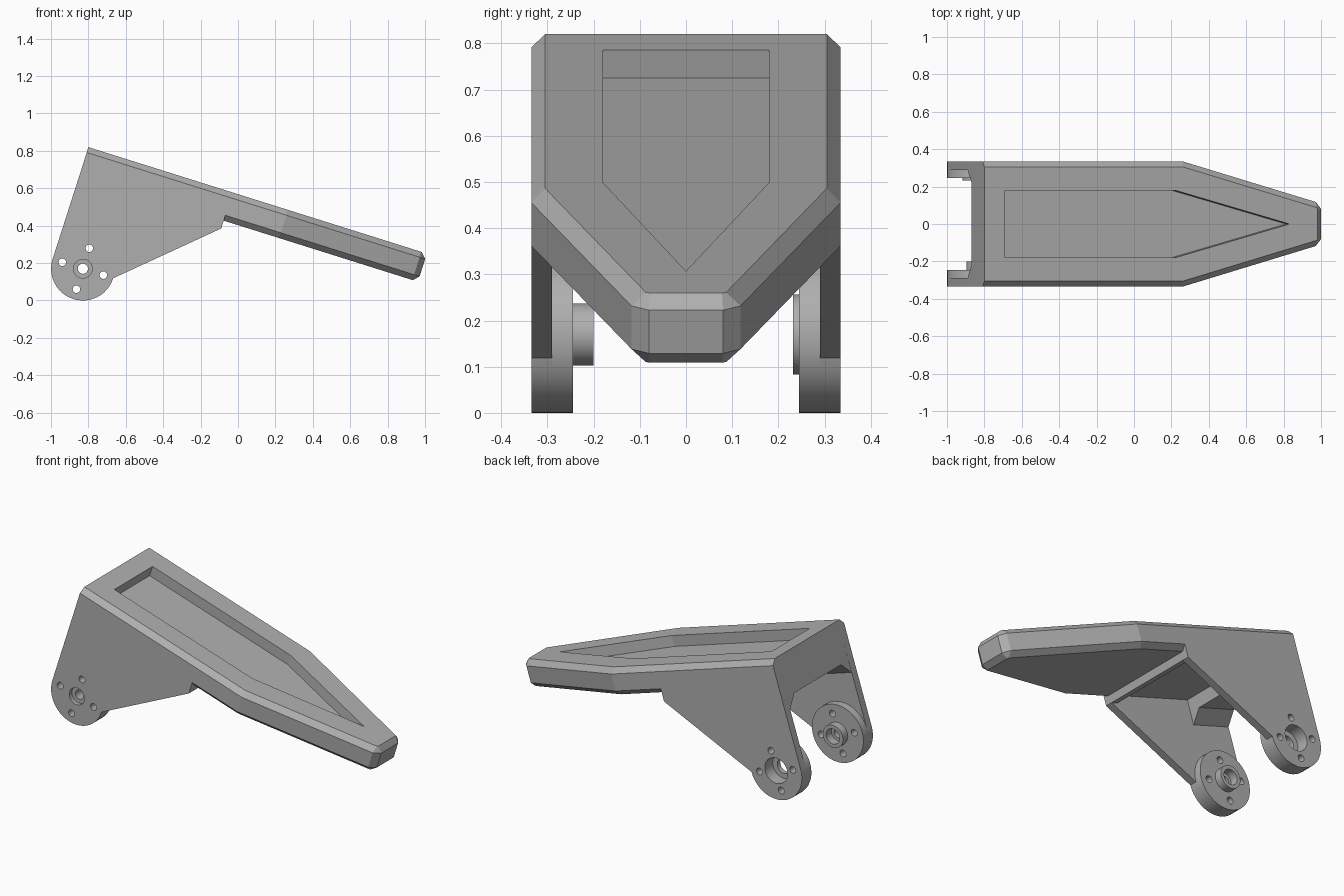
import bpy, bmesh, math

if "Cube" in bpy.data.objects:
    bpy.data.objects.remove(bpy.data.objects["Cube"], do_unlink=True)

TILT = math.atan2(0.30, 0.954)
grey = bpy.data.materials.new("plain_grey")
grey.use_nodes = True
COLOUR = (0.43, 0.43, 0.43, 1)
grey.diffuse_color = COLOUR
grey.node_tree.nodes["Principled BSDF"].inputs["Base Color"].default_value = COLOUR


def loft(name, rings):
    """Closed solid through matching rings; local x runs down the plate, z is its normal."""
    bm = bmesh.new()
    loops = [[bm.verts.new(p) for p in ring] for ring in rings]
    bm.faces.new(loops[0])
    bm.faces.new(loops[-1])
    n = len(loops[0])
    for a, b in zip(loops, loops[1:]):
        for i in range(n):
            j = (i + 1) % n
            bm.faces.new((a[i], a[j], b[j], b[i]))
    bmesh.ops.recalc_face_normals(bm, faces=bm.faces)
    mesh = bpy.data.meshes.new(name)
    bm.to_mesh(mesh)
    bm.free()
    mesh.materials.append(grey)
    obj = bpy.data.objects.new(name, mesh)
    bpy.context.collection.objects.link(obj)
    obj.location = (-0.80, 0, 0.82)
    obj.rotation_euler = (0, TILT, 0)
    return obj


def side_prism(name, pts, y0, y1):
    return loft(name, [[(u, y, v) for u, v in pts] for y in (y0, y1)])


def circle(cu, cv, r, n=48):
    return [(cu + r * math.cos(2 * math.pi * i / n),
             cv + r * math.sin(2 * math.pi * i / n)) for i in range(n)]


def cut(obj, cutters):
    for c in cutters:
        mod = obj.modifiers.new("cut", "BOOLEAN")
        mod.operation = "DIFFERENCE"
        mod.solver = "EXACT"
        mod.object = c
    bpy.context.view_layer.update()
    done = bpy.data.meshes.new_from_object(
        obj.evaluated_get(bpy.context.evaluated_depsgraph_get()))
    obj.modifiers.clear()
    obj.data = done


def discard(cutters):
    for c in cutters:
        bpy.data.objects.remove(c, do_unlink=True)


def mirrored(half, v):
    return [(u, y, v) for u, y in half] + [(u, -y, v) for u, y in reversed(half)]


# Tapered top plate with chamfered rims and a pointed pocket
outer = [(0, 0.335), (1.12, 0.335), (1.866, 0.118), (1.897, 0.08)]
inner = [(0, 0.305), (1.113, 0.305), (1.864, 0.087), (1.868, 0.078)]
THICK, BEVEL = 0.158, 0.03
plate = loft("top_plate", [mirrored(inner, 0), mirrored(outer, -BEVEL),
                           mirrored(outer, BEVEL - THICK), mirrored(inner, -THICK)])
pocket_shape = [(0.115, -0.18), (0.115, 0.18), (1.07, 0.18), (1.71, 0), (1.07, -0.18)]
pocket = loft("pocket_cutter", [[(u, y, v) for u, y in pocket_shape] for v in (0.1, -0.063)])
cut(plate, [pocket])
discard([pocket])

# Back beam with corner gussets and the front cross rib
beam = [(0.29, -0.12), (0.29, -0.30), (0.22, -0.23),
        (-0.22, -0.23), (-0.29, -0.30), (-0.29, -0.12)]
loft("back_beam", [[(u, y, v) for y, v in beam] for u in (0, 0.25)])
rib = [(0.765, -0.12), (0.808, -0.12), (0.808, -0.202), (0.765, -0.202)]
side_prism("cross_rib", rib, -0.29, 0.29)

# Side walls with round pivot flanges and bearing bosses
CU, CV, R = 0.167, -0.629, 0.17
arc = [(CU + R * math.cos(math.pi * (1 + i / 24)),
        CV + R * math.sin(math.pi * (1 + i / 24))) for i in range(25)]
wall = [(0, BEVEL - THICK)] + arc + [(0.808, -0.202), (0.808, BEVEL - THICK)]

# Per side: boss radius, boss end, then bores as (radius, from, to)
sides = {
    "front": (-1, 0.067, 0.20, [(0.027, 0.1, 0.4), (0.05, 0.31, 0.4), (0.045, 0.1, 0.25)]),
    "back": (1, 0.087, 0.232, [(0.045, 0.1, 0.4), (0.075, 0.26, 0.4)]),
}
round_parts = []
for side, (s, boss_r, boss_end, bores) in sides.items():
    parts = [side_prism(side + "_wall", wall, s * 0.29, s * 0.335),
             side_prism(side + "_flange", circle(CU, CV, R), s * 0.245, s * 0.29),
             side_prism(side + "_boss", circle(CU, CV, boss_r), s * boss_end, s * 0.245)]
    centre_bores = [side_prism("bore_cutter", circle(CU, CV, r), s * a, s * b)
                    for r, a, b in bores]
    bolt_holes = [side_prism("bolt_cutter",
                             circle(CU + 0.115 * du, CV + 0.115 * dv, 0.02, 20),
                             s * 0.15, s * 0.4)
                  for du, dv in ((1, 0), (-1, 0), (0, 1), (0, -1))]
    for part in parts[:2]:
        cut(part, centre_bores + bolt_holes)
    cut(parts[2], centre_bores)
    discard(centre_bores + bolt_holes)
    round_parts += parts

# Smooth the round rims and keep hard edges
bpy.ops.object.select_all(action="DESELECT")
for part in round_parts:
    part.select_set(True)
bpy.context.view_layer.objects.active = round_parts[0]
bpy.ops.object.shade_smooth_by_angle(angle=math.radians(30))
